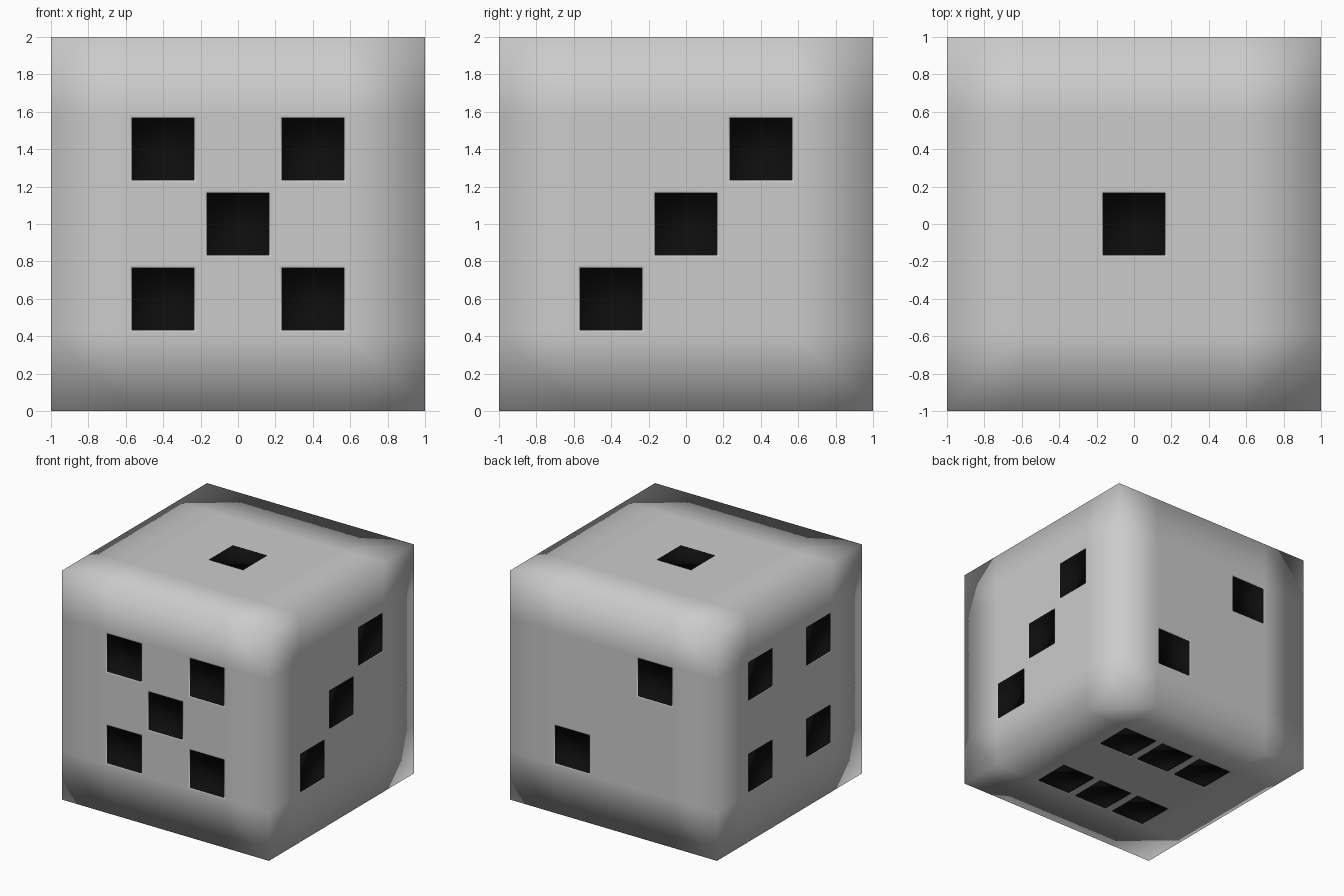
import bpy, bmesh
from mathutils import Vector

if "Cube" in bpy.data.objects:
    bpy.data.objects.remove(bpy.data.objects["Cube"])

P = 0.4        # pip spacing
R = 0.18       # half pip plus its thin rim
DIAG = [(-P, -P), (P, P)]
ANTI = [(-P, P), (P, -P)]

# face axis, sign, pip positions on the two remaining axes (in x, y, z order)
LAYOUT = [
    (1, -1, DIAG + ANTI + [(0, 0)]),                      # front: five
    (0, 1, DIAG + [(0, 0)]),                              # right: three
    (2, 1, [(0, 0)]),                                     # top: one
    (1, 1, ANTI),                                         # back: two
    (0, -1, DIAG + ANTI),                                 # left: four
    (2, -1, [(x, y) for x in (-P, 0, P) for y in (-P, P)]),  # bottom: six
]

# cube body, sliced so pip squares are their own faces
bm = bmesh.new()
bmesh.ops.create_cube(bm, size=2)
for axis in range(3):
    n = Vector((0, 0, 0))
    n[axis] = 1
    for c in sorted({s * P + t * R for s in (-1, 0, 1) for t in (-1, 1)}):
        bmesh.ops.bisect_plane(bm, geom=bm.verts[:] + bm.edges[:] + bm.faces[:],
                               plane_co=n * c, plane_no=n, dist=1e-5)


# pip squares may be crossed by other slices, so join each into one face
def pip_face(axis, sign, spot):
    others = [a for a in range(3) if a != axis]
    group = []
    for f in bm.faces:
        c = f.calc_center_median()
        if c[axis] * sign > 0.99 and all(abs(c[a] - s) < R for a, s in zip(others, spot)):
            group.append(f)
    return group[0] if len(group) == 1 else bmesh.utils.face_join(group)


pips = [pip_face(a, s, spot) for a, s, spots in LAYOUT for spot in spots]

# thin grey rim, then shallow black recess
bmesh.ops.inset_individual(bm, faces=pips, thickness=0.02, depth=0)
for f in pips:
    f.material_index = 1
bmesh.ops.inset_individual(bm, faces=pips, thickness=0, depth=-0.02)
for f in bm.faces:
    f.smooth = True
bmesh.ops.translate(bm, verts=bm.verts[:], vec=(0, 0, 1))

me = bpy.data.meshes.new("die")
bm.to_mesh(me)
bm.free()
for name, col in (("body_grey", (0.8, 0.8, 0.8, 1)), ("pip_black", (0.004, 0.004, 0.004, 1))):
    m = bpy.data.materials.new(name)
    m.diffuse_color = col
    m.use_nodes = True
    m.node_tree.nodes["Principled BSDF"].inputs["Base Color"].default_value = m.diffuse_color
    me.materials.append(m)
die = bpy.data.objects.new("die", me)
bpy.context.collection.objects.link(die)
